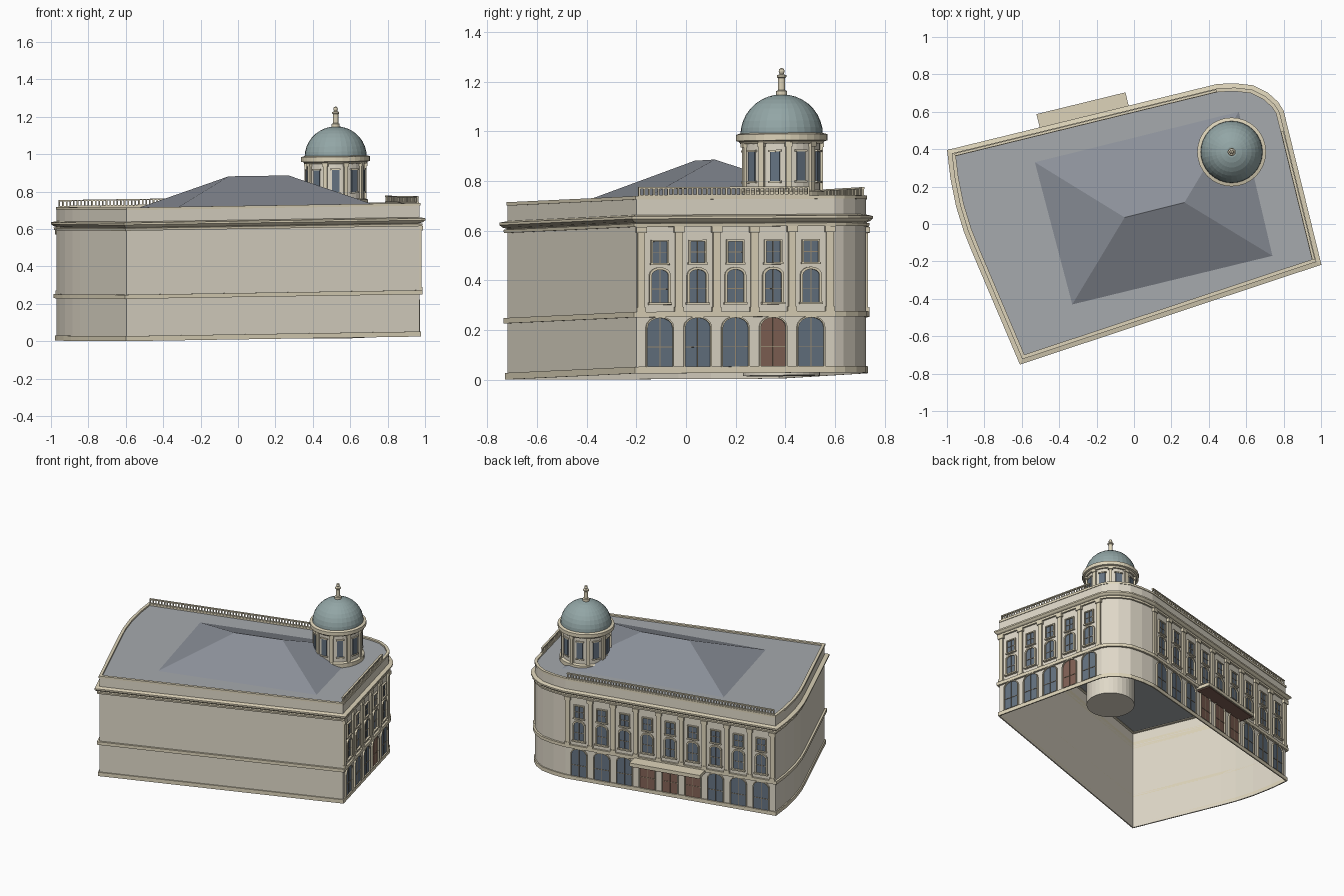
import bpy, bmesh
from math import sin, cos, pi, radians
from mathutils import Vector as V

if "Cube" in bpy.data.objects:
    bpy.data.objects.remove(bpy.data.objects["Cube"])

COLORS = {"stone": (.74, .69, .58), "trim": (.73, .66, .49), "glass": (.13, .17, .22),
          "door": (.22, .12, .09), "deck": (.38, .40, .42), "slate": (.26, .28, .32),
          "dome": (.29, .38, .38), "bronze": (.34, .27, .18)}
mats = {}
for name, c in COLORS.items():
    mats[name] = bpy.data.materials.new(name)
    mats[name].diffuse_color = (*c, 1)

parts = {}


def part(name, mat):
    return parts.setdefault(name, (bmesh.new(), mat))[0]


def loft(bm, loops, cap0=False, cap1=False, ring=False):
    """Join matching closed loops of points into a skin."""
    vs = [[bm.verts.new(p) for p in lp] for lp in loops]
    pairs = list(zip(vs, vs[1:])) + ([(vs[-1], vs[0])] if ring else [])
    for a, b in pairs:
        for i in range(len(a)):
            j = (i + 1) % len(a)
            bm.faces.new((a[i], a[j], b[j], b[i]))
    if cap0:
        bm.faces.new(vs[0])
    if cap1:
        bm.faces.new(vs[-1])


def circle(c, r, z, n=32):
    return [V((c[0] + r * cos(2 * pi * i / n), c[1] + r * sin(2 * pi * i / n), z)) for i in range(n)]


def offset(pts, d, z):
    out = []
    for i, p in enumerate(pts):
        a, b = (p - pts[i - 1]).normalized(), (pts[(i + 1) % len(pts)] - p).normalized()
        na, nb = V((a.y, -a.x)), V((b.y, -b.x))
        q = p + (na + nb) * (d / (1 + na.dot(nb)))
        out.append(V((q.x, q.y, z)))
    return out


def band(name, mat, prof):
    loft(part(name, mat), [offset(OUT, d, z) for d, z in prof], ring=True)


class Facade:
    """Local frame on a wall: u along, z up, d outward."""
    def __init__(self, a, b):
        self.o, self.t = a, (b - a).normalized()
        self.n, self.len = V((self.t.y, -self.t.x)), (b - a).length

    def pt(self, u, z, d):
        q = self.o + self.t * u + self.n * d
        return V((q.x, q.y, z))

    def box(self, bm, u, w, z0, z1, d0, d1):
        r = [(u - w / 2, z0), (u + w / 2, z0), (u + w / 2, z1), (u - w / 2, z1)]
        loft(bm, [[self.pt(x, z, d) for x, z in r] for d in (d0, d1)], True, True)

    def arch(self, u, w, z0, spring, rise):
        pts = [(u - w / 2, z0), (u + w / 2, z0)]
        n = 8 if rise else 1
        return pts + [(u + w / 2 * cos(pi * i / n), spring + rise * sin(pi * i / n)) for i in range(n + 1)]

    def opening(self, u, w, z0, spring, rise, f, pane, mat, depth=.012):
        """Arched or square pane with a raised surround and glazing bars."""
        inner = self.arch(u, w, z0, spring, rise)
        outer = self.arch(u, w + 2 * f, z0 - f * .3, spring + (0 if rise else f), rise + f if rise else 0)
        at = lambda s, d: [self.pt(x, z, d) for x, z in s]
        loft(part(pane, mat), [at(inner, 0), at(inner, .003)], cap1=True)
        loft(part("window_surrounds", "trim"),
             [at(outer, 0), at(outer, depth), at(inner, depth), at(inner, 0)])
        bars = part("glazing_bars", "bronze" if f < .007 else "trim")
        self.box(bars, u, .003, z0, spring + rise, .001, .006)
        self.box(bars, u, w, (z0 + spring) / 2 - .0015, (z0 + spring) / 2 + .0015, .001, .006)


# building footprint, counter-clockwise: right wall, round corner, back wall, bowed left wall
OUT = [V(p) for p in ((.97, -.20), (.775, .595), (.75, .635), (.70, .68), (.63, .715), (.54, .725),
                      (.45, .722), (-.97, .375), (-.955, .25), (-.925, .10), (-.885, -.03),
                      (-.845, -.13), (-.595, -.718))]

# wall shell (open below) and flat roof deck
loft(part("walls", "stone"), [offset(OUT, 0, 0), offset(OUT, 0, .705)])
part("roof_deck", "deck").faces.new(
    [parts["roof_deck"][0].verts.new(p) for p in offset(OUT, -.005, .704)])

# horizontal mouldings
rect = lambda d, z0, z1, d0=0: [(d0, z0), (d, z0), (d, z1), (d0, z1)]
band("plinth", "trim", rect(.008, 0, .027))
band("string_course", "trim", rect(.014, .226, .248))
band("architrave", "trim", [(0, .59), (.012, .59), (.014, .603), (0, .606)])
band("cornice", "trim", [(0, .606), (.016, .612), (.027, .622), (.027, .632), (0, .638)])
band("coping", "trim", rect(.004, .700, .714, -.016))

# two decorated street facades
right, back = Facade(OUT[0], OUT[1]), Facade(OUT[6], OUT[7])
for fc, bays, doors in ((right, 5, (3,)), (back, 9, (3, 4, 5))):
    m = .018
    pitch = (fc.len - 2 * m) / bays
    pil = part("pilasters", "trim")
    for i in range(bays + 1):
        u = m + i * pitch
        fc.box(pil, u, .030, .248, .59, 0, .012)
        fc.box(pil, u, .038, .248, .266, 0, .016)
        fc.box(pil, u, .042, .566, .59, 0, .018)
    for i in range(bays):
        u = m + (i + .5) * pitch
        if i in doors:
            fc.opening(u, .104, .027, .185, .038, .006, "doors", "door")
        else:
            fc.opening(u, .104, .027, .185, .038, .006, "shop_windows", "glass")
        fc.opening(u, .068, .285, .395, .022, .010, "tall_windows", "glass")
        fc.opening(u, .060, .445, .530, 0, .007, "attic_windows", "glass")
        sill = part("sills", "trim")
        fc.box(sill, u, .096, .276, .285, 0, .018)
        fc.box(sill, u, .080, .437, .445, 0, .014)
    # roof balustrade
    bal = part("balustrade", "trim")
    end = fc.len - .01 if fc is back else fc.len - .1
    start = .01
    mid, ln = (start + end) / 2, end - start
    fc.box(bal, mid, ln, .714, .719, -.014, 0)
    fc.box(bal, mid, ln, .743, .750, -.014, 0)
    n = int(ln / .02)
    for k in range(n + 1):
        fc.box(bal, start + .004 + k * (ln - .008) / n, .007, .719, .743, -.011, -.003)

# entrance canopy over the three back doors
fc = back
fc.box(part("canopy", "trim"), fc.len / 2, .49, .215, .238, 0, .10)
fc.box(part("canopy_soffit", "door"), fc.len / 2, .47, .208, .215, 0, .092)

# hipped roof
bm = part("hip_roof", "slate")
b = [bm.verts.new(p) for p in ((-.53, .33, .704), (-.33, -.43, .704), (.74, -.17, .704), (.56, .60, .704))]
r0, r1 = bm.verts.new((-.05, .035, .868)), bm.verts.new((.27, .115, .868))
for f in ((b[0], b[1], r0), (b[1], b[2], r1, r0), (b[2], b[3], r1), (b[3], b[0], r0, r1)):
    bm.faces.new(f)

# cupola on the round corner
C = V((.522, .385))


def lathe(name, mat, prof, n=32):
    loft(part(name, mat), [circle(C, r, z, n) for r, z in prof], True, True)


lathe("drum", "stone", [(.155, -.008), (.155, .94)])
lathe("drum_base", "trim", [(.172, .704), (.172, .732), (.158, .738)])
lathe("drum_cornice", "trim", [(.165, .925), (.172, .935), (.184, .938), (.184, .963), (.168, .968)])
lathe("dome", "dome", [(.166 * cos(a), .962 + .163 * sin(a)) for a in [radians(10 * k) for k in range(9)]])
lathe("lantern", "trim", [(.022, 1.115), (.022, 1.138), (.014, 1.142), (.014, 1.190), (.019, 1.194),
                          (.019, 1.202), (.008, 1.206), (.012, 1.216), (.010, 1.226), (.003, 1.231)], 12)
for k in range(18):
    a = radians(-90 + 20 * k)
    n = V((cos(a), sin(a)))
    side = V((-n.y, n.x))
    fc = Facade(C + n * .15, C + n * .15 + side)
    if k % 2 == 0:
        fc.box(part("drum_windows", "glass"), 0, .040, .775, .892, 0, .009)
        fr = part("drum_window_frames", "trim")
        fc.box(fr, 0, .054, .892, .900, 0, .013)
        fc.box(fr, 0, .054, .767, .775, 0, .013)
    else:
        p = part("drum_pilasters", "trim")
        fc.box(p, 0, .022, .732, .93, 0, .016)
        fc.box(p, 0, .030, .912, .93, 0, .020)

# finish parts, following the slight slope of the site
for name, (bm, mat) in parts.items():
    bmesh.ops.remove_doubles(bm, verts=bm.verts, dist=1e-6)
    bmesh.ops.recalc_face_normals(bm, faces=bm.faces)
    for v in bm.verts:
        v.co.z += .013 * (v.co.x + .60) + .008 * (v.co.y + .73)
    me = bpy.data.meshes.new(name)
    bm.to_mesh(me)
    bm.free()
    me.materials.append(mats[mat])
    bpy.context.collection.objects.link(bpy.data.objects.new(name, me))

for m in bpy.data.materials:
    if m.users and not m.is_grease_pencil:
        m.use_nodes = True
        m.node_tree.nodes["Principled BSDF"].inputs["Base Color"].default_value = m.diffuse_color
